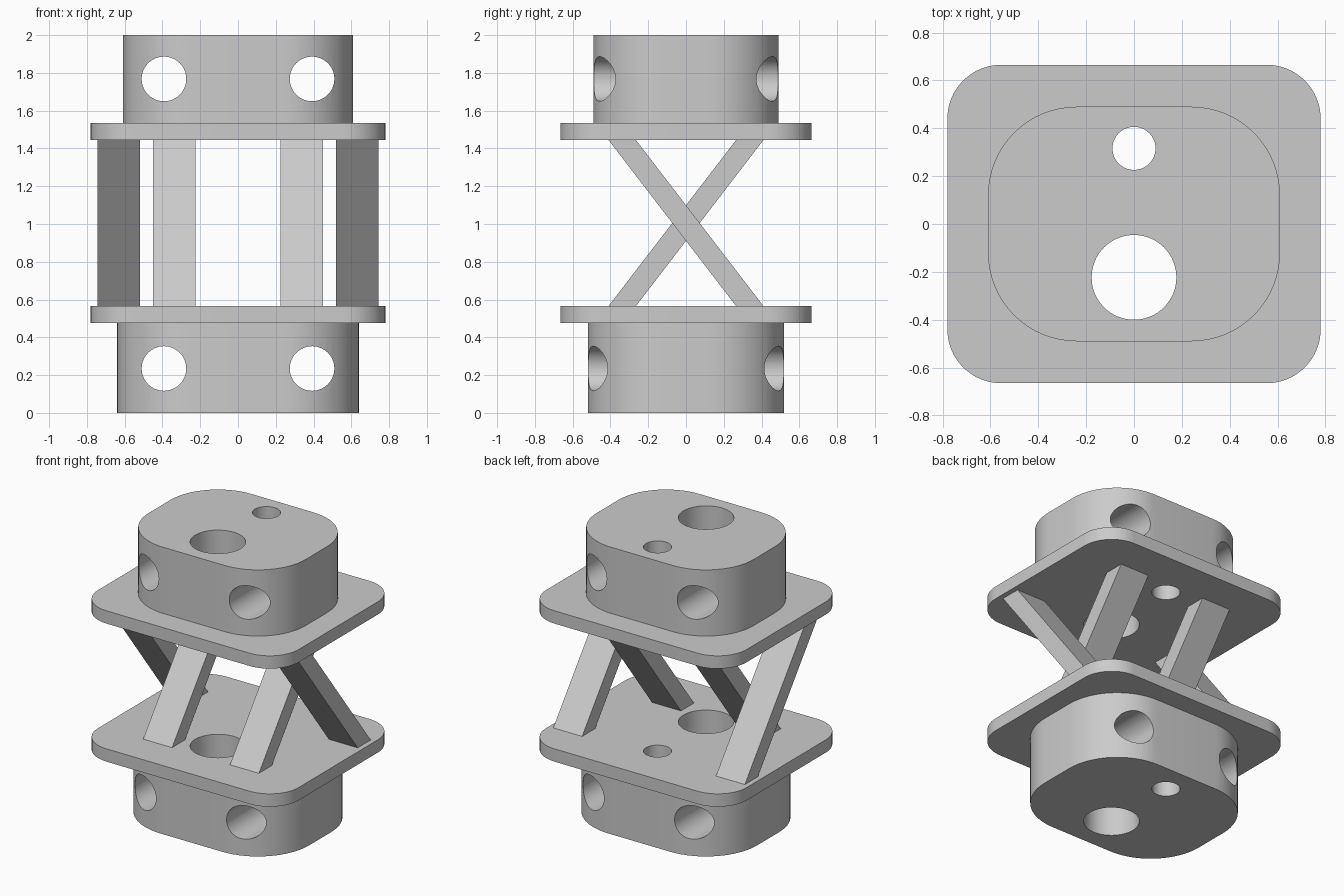
import bpy, bmesh, math
from mathutils import Matrix

cube = bpy.data.objects.get("Cube")
if cube:
    bpy.data.objects.remove(cube, do_unlink=True)

grey = bpy.data.materials.new("plain grey")
grey.use_nodes = True
colour = (0.6, 0.6, 0.6, 1)
grey.diffuse_color = colour
grey.node_tree.nodes["Principled BSDF"].inputs["Base Color"].default_value = colour


def make_object(name, bm):
    bmesh.ops.recalc_face_normals(bm, faces=bm.faces[:])
    mesh = bpy.data.meshes.new(name)
    bm.to_mesh(mesh)
    bm.free()
    mesh.materials.append(grey)
    obj = bpy.data.objects.new(name, mesh)
    bpy.context.collection.objects.link(obj)
    return obj


def activate(obj):
    bpy.ops.object.select_all(action='DESELECT')
    obj.select_set(True)
    bpy.context.view_layer.objects.active = obj


def rounded_slab(name, half_x, half_y, radius, bottom, top, steps=16):
    """Rounded rectangle extruded between two heights."""
    bm = bmesh.new()
    outline = []
    for corner, (sx, sy) in enumerate([(1, 1), (-1, 1), (-1, -1), (1, -1)]):
        for i in range(steps + 1):
            a = (corner + i / steps) * math.pi / 2
            outline.append(bm.verts.new((sx * (half_x - radius) + radius * math.cos(a),
                                         sy * (half_y - radius) + radius * math.sin(a), bottom)))
    face = bm.faces.new(outline)
    result = bmesh.ops.extrude_face_region(bm, geom=[face])
    moved = [g for g in result["geom"] if isinstance(g, bmesh.types.BMVert)]
    bmesh.ops.translate(bm, verts=moved, vec=(0, 0, top - bottom))
    return make_object(name, bm)


def drill(obj, radius, centre, along_y=False):
    """Cut a round through hole, then discard the cutter."""
    bm = bmesh.new()
    turn = Matrix.Rotation(math.pi / 2, 4, 'X') if along_y else Matrix()
    bmesh.ops.create_cone(bm, cap_ends=True, segments=64, radius1=radius, radius2=radius,
                          depth=5, matrix=Matrix.Translation(centre) @ turn)
    cutter = make_object("hole_cutter", bm)
    cutter.hide_render = True
    mod = obj.modifiers.new("hole", 'BOOLEAN')
    mod.operation = 'DIFFERENCE'
    mod.solver = 'EXACT'
    mod.object = cutter
    activate(obj)
    bpy.ops.object.modifier_apply(modifier=mod.name)
    bpy.data.objects.remove(cutter, do_unlink=True)


def strut(name, x0, x1, foot_y, head_y):
    """Leaning bar with ends cut level against the plates."""
    bm = bmesh.new()
    bmesh.ops.create_cube(bm, size=1)
    for v in bm.verts:
        upper = v.co.z > 0
        v.co.x = x1 if v.co.x > 0 else x0
        v.co.y = (head_y if upper else foot_y) + v.co.y * 0.145
        v.co.z = 1.445 if upper else 0.565
    make_object(name, bm)


# Blocks and plates
lower_block = rounded_slab("lower_block", 0.64, 0.52, 0.40, 0, 0.475)
upper_block = rounded_slab("upper_block", 0.61, 0.49, 0.37, 1.535, 2)
lower_plate = rounded_slab("lower_plate", 0.78, 0.665, 0.225, 0.475, 0.565)
upper_plate = rounded_slab("upper_plate", 0.78, 0.665, 0.225, 1.445, 1.535)

# Vertical holes through everything
for part in (lower_block, upper_block, lower_plate, upper_plate):
    drill(part, 0.177, (0, -0.223, 1))
    drill(part, 0.09, (0, 0.316, 1))

# Cross holes through the blocks
for part, z in ((lower_block, 0.235), (upper_block, 1.768)):
    for side in (-1, 1):
        drill(part, 0.118, (side * 0.392, 0, z), along_y=True)

for part in (lower_block, upper_block, lower_plate, upper_plate):
    activate(part)
    bpy.ops.object.shade_smooth_by_angle(angle=math.radians(30))

# Crossed struts, mirrored left and right
for side, label in ((1, "left"), (-1, "right")):
    strut(label + "_outer_strut", side * 0.52, side * 0.745, 0.338, -0.338)
    strut(label + "_inner_strut", side * 0.225, side * 0.45, -0.338, 0.338)
